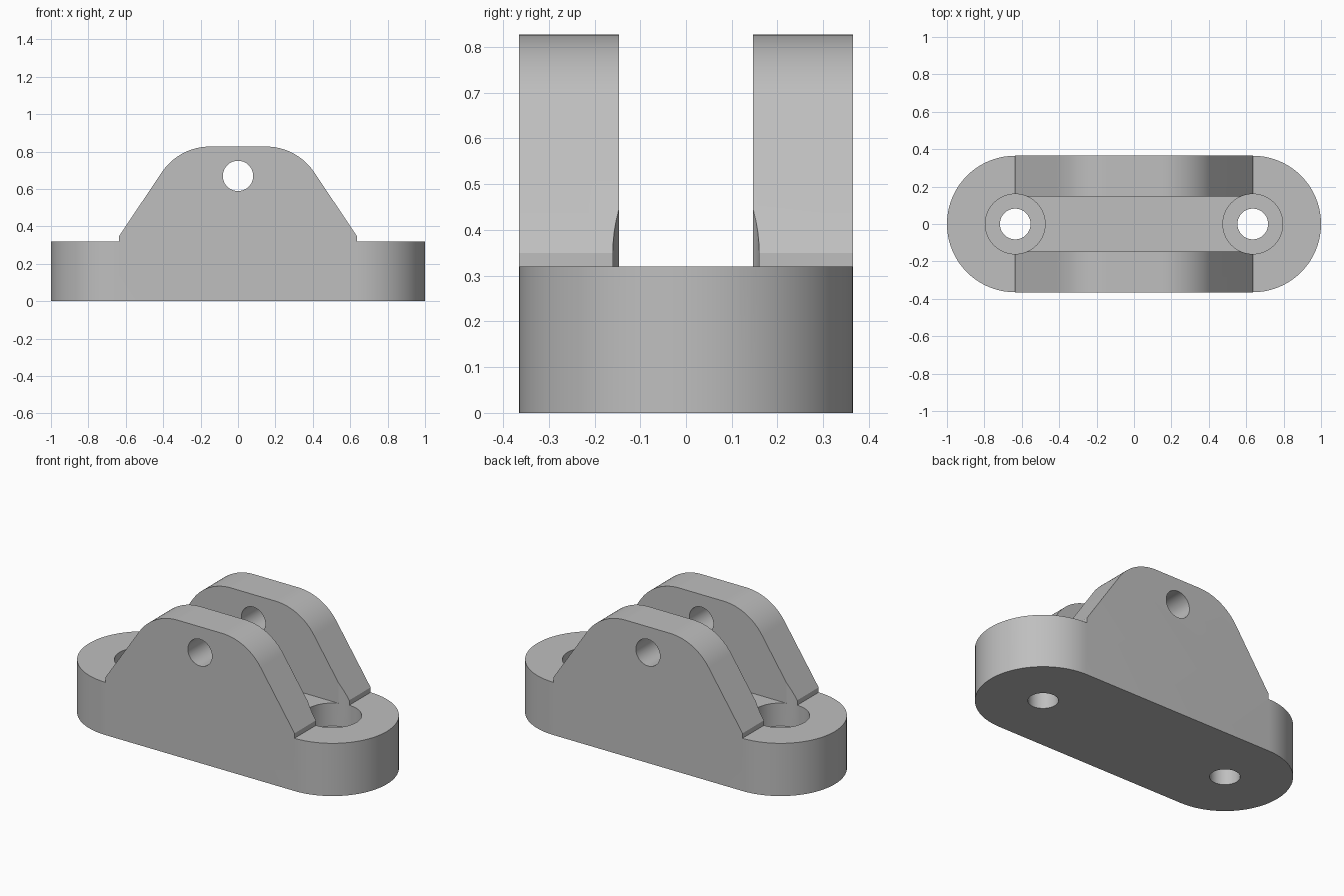
import bpy, bmesh, math
from mathutils import Vector

if "Cube" in bpy.data.objects:
    bpy.data.objects.remove(bpy.data.objects["Cube"])

END_X, R_END = 0.635, 0.365      # bolt spacing and base end radius
DECK, TOP = 0.32, 0.827          # base top and lug top
SLOT = 0.147                     # half gap between the lugs

grey = bpy.data.materials.new("grey metal")
grey.diffuse_color = (0.52, 0.52, 0.52, 1)
grey.use_nodes = True
grey.node_tree.nodes["Principled BSDF"].inputs["Base Color"].default_value = grey.diffuse_color


def prism(name, points, extrude):
    """Extrude a closed 3D outline along a vector."""
    bm = bmesh.new()
    face = bm.faces.new([bm.verts.new(p) for p in points])
    new = bmesh.ops.extrude_face_region(bm, geom=[face])["geom"]
    bmesh.ops.translate(bm, vec=Vector(extrude),
                        verts=[v for v in new if isinstance(v, bmesh.types.BMVert)])
    bmesh.ops.recalc_face_normals(bm, faces=bm.faces)
    mesh = bpy.data.meshes.new(name)
    bm.to_mesh(mesh)
    bm.free()
    mesh.materials.append(grey)
    obj = bpy.data.objects.new(name, mesh)
    bpy.context.collection.objects.link(obj)
    return obj


def arc(cx, cy, r, a0, a1, n):
    return [(cx + r * math.cos(math.radians(a0 + (a1 - a0) * i / n)),
             cy + r * math.sin(math.radians(a0 + (a1 - a0) * i / n))) for i in range(n + 1)]


def upright(name, x, r, z0, z1):
    """Vertical cylinder used for the bolt holes."""
    return prism(name, [(px, py, z0) for px, py in arc(x, 0, r, 0, 360, 64)[:-1]], (0, 0, z1 - z0))


def combine(target, tool, operation):
    mod = target.modifiers.new(operation, 'BOOLEAN')
    mod.operation, mod.solver, mod.object = operation, 'EXACT', tool
    bpy.context.view_layer.objects.active = target
    bpy.ops.object.modifier_apply(modifier=mod.name)
    bpy.data.objects.remove(tool)


# Rounded-end block, full height
plan = arc(END_X, 0, R_END, -90, 90, 40) + arc(-END_X, 0, R_END, 90, 270, 40)
bracket = prism("clevis_bracket", [(x, y, 0) for x, y in plan], (0, 0, TOP + 0.1))

# Side silhouette: deck, small step, sloped flank, rounded shoulder
foot_z, radius = 0.35, 0.31
slope = math.atan2(0.35, 0.235)
corner_x = END_X - (TOP - foot_z) / math.tan(slope)
cx = corner_x - radius * math.tan(slope / 2)
half = [(1.2, -0.1), (1.2, DECK), (END_X, DECK), (END_X, foot_z)]
half += arc(cx, TOP - radius, radius, 90 - math.degrees(slope), 90, 20)
outline = half + [(-x, z) for x, z in reversed(half)]
combine(bracket, prism("silhouette", [(x, -0.6, z) for x, z in outline], (0, 1.2, 0)), 'INTERSECT')

# Gap between the two lugs
gap = [(-1.2, -SLOT, DECK), (1.2, -SLOT, DECK), (1.2, SLOT, DECK), (-1.2, SLOT, DECK)]
combine(bracket, prism("gap", gap, (0, 0, 1)), 'DIFFERENCE')

# Counterbored bolt holes
for side in (-1, 1):
    combine(bracket, upright("bolt_hole", side * END_X, 0.082, -0.1, 1), 'DIFFERENCE')
    combine(bracket, upright("counterbore", side * END_X, 0.16, 0.18, 1), 'DIFFERENCE')

# Pin hole through both lugs
pin = [(x, -0.6, z) for x, z in arc(0, 0.67, 0.081, 0, 360, 64)[:-1]]
combine(bracket, prism("pin_hole", pin, (0, 1.2, 0)), 'DIFFERENCE')

bracket.select_set(True)
bpy.context.view_layer.objects.active = bracket
bpy.ops.object.shade_smooth_by_angle(angle=math.radians(20))
